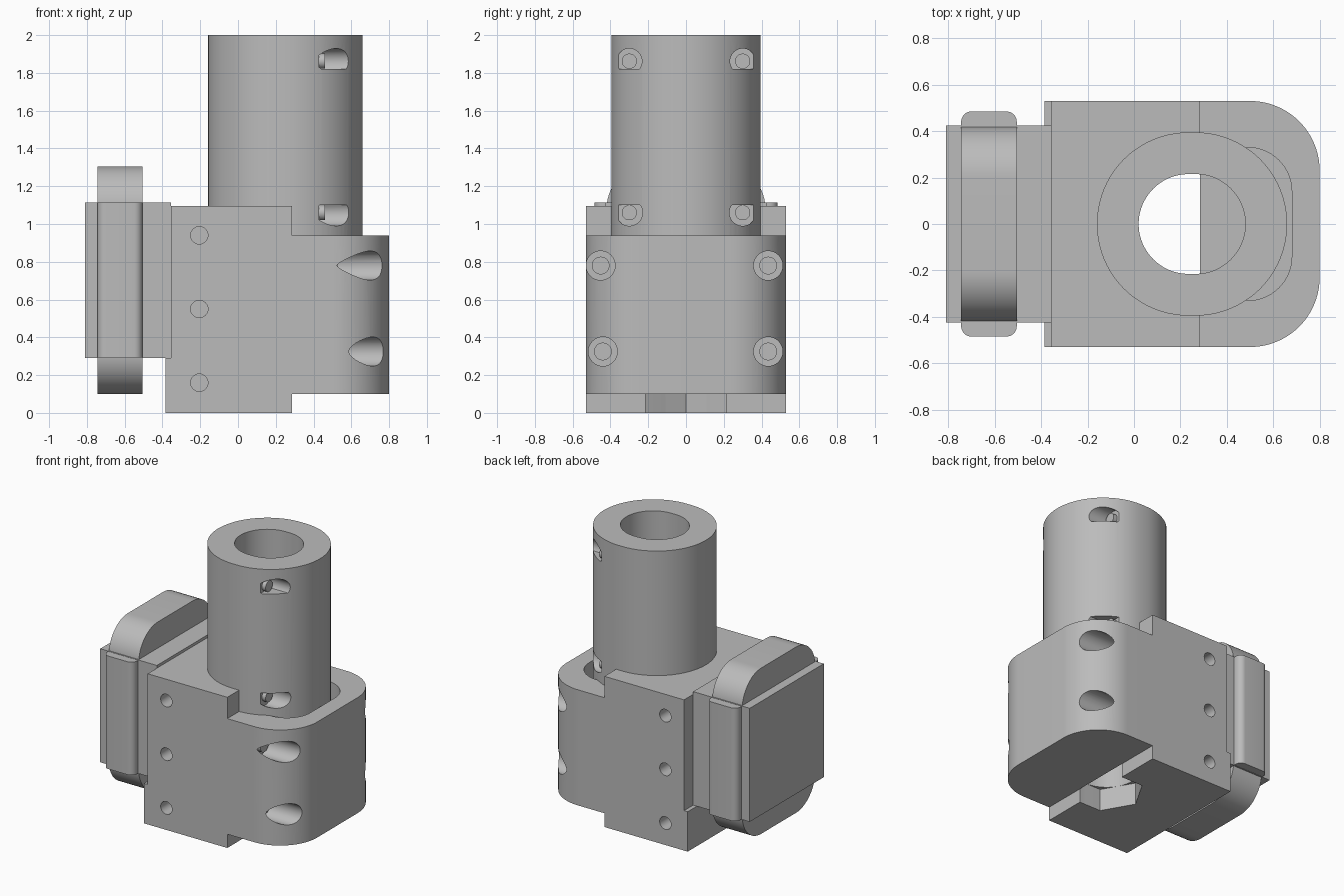
import bpy, bmesh
from math import cos, sin, radians

cube = bpy.data.objects.get("Cube")
if cube:
    bpy.data.objects.remove(cube, do_unlink=True)

GREY = (0.50, 0.50, 0.50, 1)
grey = bpy.data.materials.new("plain grey")
grey.use_nodes = True
grey.diffuse_color = GREY
grey.node_tree.nodes["Principled BSDF"].inputs["Base Color"].default_value = GREY


def arc(cx, cy, r, start, end, n=16):
    angles = [radians(start + (end - start) * i / n) for i in range(n + 1)]
    return [(cx + r * cos(a), cy + r * sin(a)) for a in angles]


def circle(cx, cy, r, n=32):
    return arc(cx, cy, r, 0, 360, n)[:-1]


def rounded_rect(x0, x1, y0, y1, r, n=14):
    return (arc(x1 - r, y1 - r, r, 0, 90, n) + arc(x0 + r, y1 - r, r, 90, 180, n)
            + arc(x0 + r, y0 + r, r, 180, 270, n) + arc(x1 - r, y0 + r, r, 270, 360, n))


def split_round(r):
    # two half circles pulled slightly apart along x
    return arc(0.265, 0, r, -90, 90, 40) + arc(0.235, 0, r, 90, 270, 40)


def prism(name, outline, lo, hi, axis):
    """Extrude a 2D outline along an axis."""
    place = {"x": lambda a, b, h: (h, a, b),
             "y": lambda a, b, h: (a, h, b),
             "z": lambda a, b, h: (a, b, h)}[axis]
    bm = bmesh.new()
    base = bm.faces.new([bm.verts.new(place(a, b, lo)) for a, b in outline])
    ext = bmesh.ops.extrude_face_region(bm, geom=[base], use_keep_orig=True)
    tops = [g for g in ext["geom"] if isinstance(g, bmesh.types.BMVert)]
    bmesh.ops.translate(bm, verts=tops, vec=place(0, 0, hi - lo))
    bmesh.ops.recalc_face_normals(bm, faces=bm.faces)
    mesh = bpy.data.meshes.new(name)
    bm.to_mesh(mesh)
    bm.free()
    mesh.materials.append(grey)
    obj = bpy.data.objects.new(name, mesh)
    bpy.context.collection.objects.link(obj)
    return obj


def activate(obj):
    bpy.ops.object.select_all(action="DESELECT")
    obj.select_set(True)
    bpy.context.view_layer.objects.active = obj


def cut(obj, outline, lo, hi, axis):
    """Subtract an extruded outline from an object."""
    cutter = prism("cutter", outline, lo, hi, axis)
    cutter.hide_render = True
    mod = obj.modifiers.new("cut", "BOOLEAN")
    mod.operation = "DIFFERENCE"
    mod.solver = "EXACT"
    mod.object = cutter
    activate(obj)
    bpy.ops.object.modifier_apply(modifier=mod.name)
    bpy.data.objects.remove(cutter, do_unlink=True)


def box(x0, x1, y0, y1):
    return [(x0, y0), (x1, y0), (x1, y1), (x0, y1)]


SPLIT = 0.285      # plane where the two body halves meet
SEAT = 0.80        # height at which the tube is seated
HALF = 0.53        # half width of the body

# Rear body half with a low ledge under the mounting plate
rear = prism("rear_block", [(-0.385, 0), (SPLIT, 0), (SPLIT, 1.095), (-0.355, 1.095),
                            (-0.355, 0.29), (-0.385, 0.29)], -HALF, HALF, "y")
cut(rear, split_round(0.215), -0.1, 1.3, "z")
cut(rear, split_round(0.38), SEAT, 1.3, "z")
cut(rear, circle(0.235, 0, 0.248, 6), -0.1, 0.16, "z")
for z in (0.16, 0.55, 0.94):
    for lo, hi in ((-0.6, -0.40), (0.40, 0.6)):
        cut(rear, circle(-0.205, z, 0.046), lo, hi, "y")

# Front body half with rounded corners and a closed floor
front = prism("front_block", [(SPLIT, -HALF)] + arc(0.5, -0.23, 0.3, -90, 0, 24)
              + arc(0.5, 0.23, 0.3, 0, 90, 24) + [(SPLIT, HALF)], 0.1, 0.94, "z")
cut(front, split_round(0.215), 0.2, 1.3, "z")
cut(front, split_round(0.38), SEAT, 1.3, "z")
cut(front, rounded_rect(0.1, 0.68, -0.33, 0.33, 0.19), SEAT, 1.3, "z")
screws = []
for y, z in ((-0.452, 0.78), (0.435, 0.78), (-0.44, 0.325), (0.435, 0.325)):
    cut(front, circle(y, z, 0.077), 0.5, 1.0, "x")
    screws.append(prism("body_screw", circle(y, z, 0.047), 0.47, 0.53, "x"))

# Upright tube with flat-sided screw pockets near the top and the foot
tube = prism("upright_tube", split_round(0.395), SEAT, 2.0, "z")
cut(tube, split_round(0.215), 0.5, 2.3, "z")
for y in (-0.3, 0.3):
    upper = [(a, max(b, 1.82)) for a, b in arc(y, 1.862, 0.067, -37, 217, 28)]
    lower = [(a, min(b, 1.10)) for a, b in arc(y, 1.06, 0.07, 145, 395, 28)]
    for outline, z in ((upper, 1.862), (lower, 1.06)):
        cut(tube, outline, 0.43, 0.9, "x")
        head = [(a, min(max(b, 0.99), 1.10) if z < 1.5 else max(b, 1.82))
                for a, b in circle(y, z, 0.04)]
        screws.append(prism("tube_screw", head, 0.40, 0.46, "x"))

# Mounting plate on the side of the body
prism("mounting_plate", box(-0.81, -0.355, -0.425, 0.425), 0.29, 1.115, "z")

# Strap round the plate: curved loop plus a thicker strip on each flank
loop = prism("strap_loop", rounded_rect(-0.42, 0.42, 0.1, 1.305, 0.22), -0.745, -0.505, "x")
strips = prism("strap_sides", rounded_rect(-0.745, -0.505, -0.485, 0.485, 0.045, 8),
               0.292, 1.113, "z")

for obj in [rear, front, tube, loop, strips] + screws:
    activate(obj)
    bpy.ops.object.shade_smooth_by_angle(angle=radians(30))
